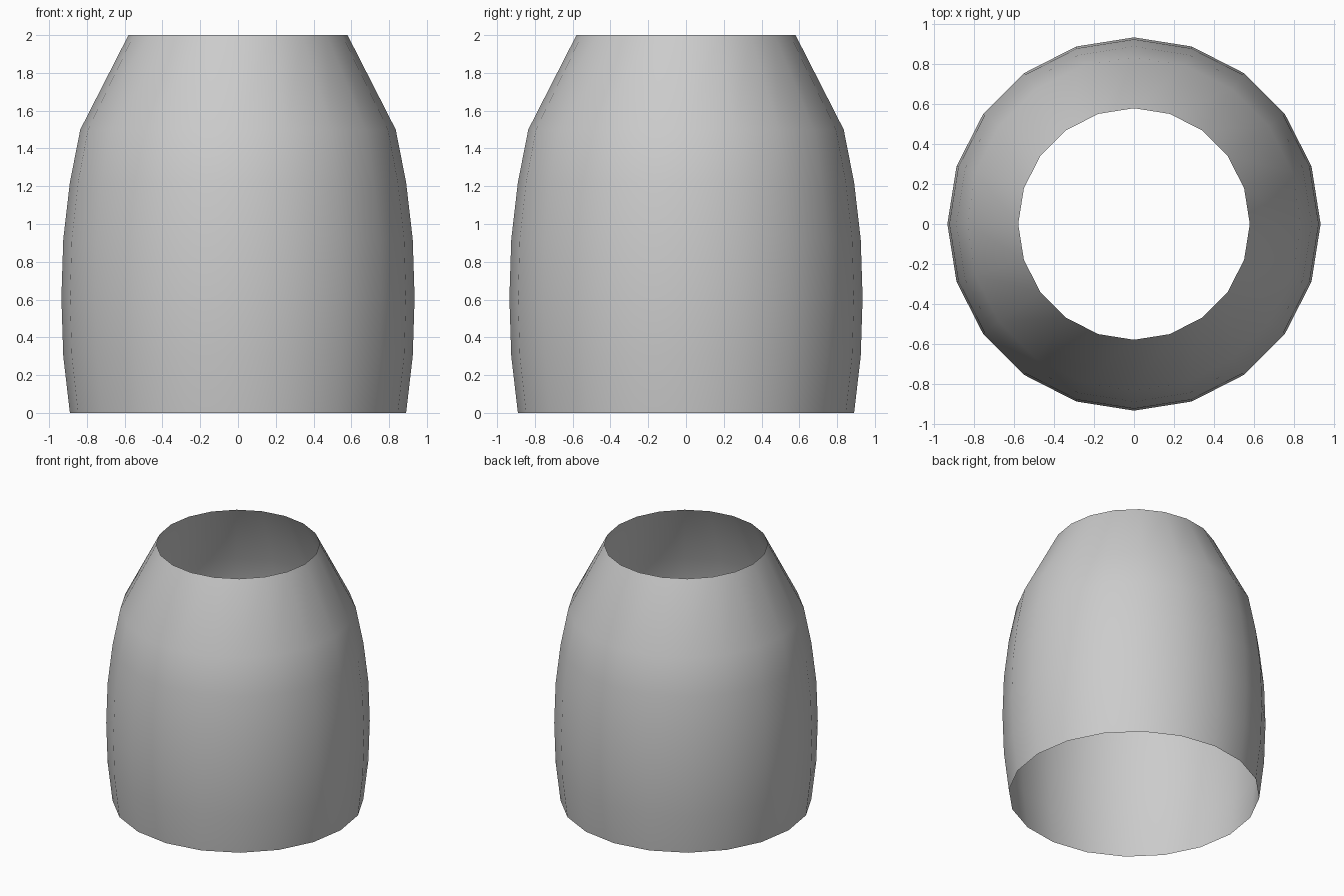
import bpy, bmesh
from math import cos, sin, tau

if "Cube" in bpy.data.objects:
    bpy.data.objects.remove(bpy.data.objects["Cube"])

SIDES = 20
# (radius, height) from bottom rim to top rim
PROFILE = [(0.89, 0), (0.925, 0.3), (0.935, 0.61), (0.925, 0.92),
           (0.89, 1.22), (0.835, 1.5), (0.58, 2.0)]

# Open barrel-shaped shell, no caps
bm = bmesh.new()
rings = [[bm.verts.new((r * cos(tau * i / SIDES), r * sin(tau * i / SIDES), z))
          for i in range(SIDES)] for r, z in PROFILE]
for low, high in zip(rings, rings[1:]):
    for i in range(SIDES):
        j = (i + 1) % SIDES
        face = bm.faces.new((low[i], low[j], high[j], high[i]))
        face.smooth = True

mesh = bpy.data.meshes.new("barrel_shell")
bm.to_mesh(mesh)
bm.free()
shell = bpy.data.objects.new("barrel_shell", mesh)
bpy.context.collection.objects.link(shell)
